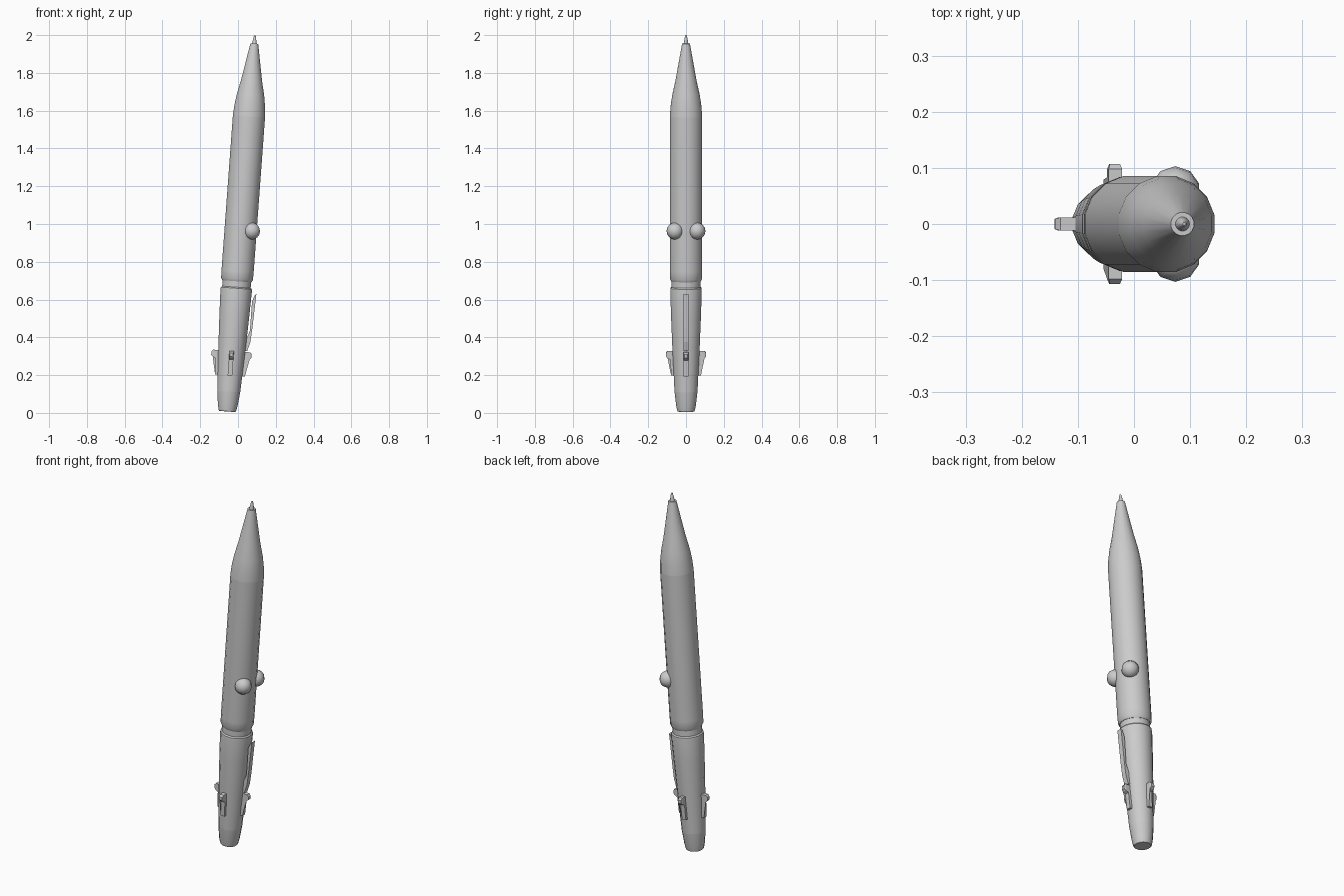
import bpy, bmesh, math
from mathutils import Matrix, Vector

cube = bpy.data.objects.get("Cube")
if cube:
    bpy.data.objects.remove(cube, do_unlink=True)

SIDES = 16
# The whole pen leans towards +x
LEAN = Matrix.Translation((-0.057, 0, 0.0035)) @ Matrix.Rotation(math.radians(4.2), 4, 'Y')

grey = bpy.data.materials.new("plain_grey")
grey.use_nodes = True
grey.diffuse_color = (0.6, 0.6, 0.6, 1)
grey.node_tree.nodes["Principled BSDF"].inputs["Base Color"].default_value = (0.6, 0.6, 0.6, 1)


def finish(name, bm, matrix=Matrix(), smooth=30):
    bmesh.ops.recalc_face_normals(bm, faces=bm.faces[:])
    bm.transform(LEAN @ matrix)
    mesh = bpy.data.meshes.new(name)
    bm.to_mesh(mesh)
    bm.free()
    mesh.materials.append(grey)
    obj = bpy.data.objects.new(name, mesh)
    bpy.context.collection.objects.link(obj)
    if smooth:
        bpy.ops.object.select_all(action='DESELECT')
        obj.select_set(True)
        bpy.context.view_layer.objects.active = obj
        bpy.ops.object.shade_smooth_by_angle(angle=math.radians(smooth))
    return obj


def lathe(name, profile):
    """Closed turned part from (radius, height) pairs."""
    bm = bmesh.new()
    rings = []
    for r, z in profile:
        angles = [(i + 0.5) * math.tau / SIDES for i in range(SIDES)]
        rings.append([bm.verts.new((r * math.cos(a), r * math.sin(a), z)) for a in angles])
    for low, high in zip(rings, rings[1:]):
        for i in range(SIDES):
            j = (i + 1) % SIDES
            bm.faces.new((low[i], low[j], high[j], high[i]))
    bm.faces.new(rings[0])
    bm.faces.new(rings[-1])
    return finish(name, bm)


def plate(name, outline, width, end_width, tip_radius, angle=0):
    """Radial plate from (radius, height) pairs, narrower beyond tip_radius."""
    bm = bmesh.new()
    sides = []
    for sign in (-1, 1):
        sides.append([bm.verts.new((r, sign * (end_width if r > tip_radius else width) / 2, z))
                      for r, z in outline])
    a, b = sides
    n = len(outline)
    bm.faces.new(a)
    bm.faces.new(b)
    for i in range(n):
        j = (i + 1) % n
        bm.faces.new((a[i], a[j], b[j], b[i]))
    bmesh.ops.triangulate(bm, faces=[f for f in bm.faces if len(f.verts) > 4])
    return finish(name, bm, Matrix.Rotation(angle, 4, 'Z'), 0)


# Turned body, bottom to top
lathe("end_cap", [(0.043, 0.004), (0.047, 0.008), (0.053, 0.035), (0.062, 0.11)])
lathe("lower_barrel", [(0.062, 0.11), (0.074, 0.35), (0.081, 0.52), (0.085, 0.645), (0.084, 0.658), (0.078, 0.664)])
lathe("neck_ring", [(0.077, 0.655), (0.077, 0.71)])
lathe("upper_barrel", [(0.079, 0.695), (0.086, 0.708), (0.087, 0.75), (0.087, 1.57)])
lathe("nose_cone", [(0.087, 1.57), (0.083, 1.625), (0.074, 1.685), (0.057, 1.76), (0.021, 1.957)])
lathe("writing_tip", [(0.013, 1.955), (0.010, 1.972), (0.005, 1.998), (0.003, 2.001)])

# Pair of round buttons on the +x side
for side, sign in (("left", 1), ("right", -1)):
    bm = bmesh.new()
    bmesh.ops.create_uvsphere(bm, u_segments=10, v_segments=8, radius=0.045)
    finish("button_" + side, bm, Matrix.Translation((0.06, sign * 0.058, 0.966)), 60)

# Four small stepped fins around the lower barrel
fin = [(0.055, 0.195), (0.079, 0.195), (0.083, 0.28), (0.098, 0.288), (0.107, 0.297),
       (0.107, 0.315), (0.098, 0.325), (0.06, 0.325)]
for i, side in enumerate(("left", "back", "right", "front")):
    plate("fin_" + side, fin, 0.024, 0.018, 0.1, i * math.pi / 2)

# Pocket clip on the +x side
clip = [(0.065, 0.33), (0.082, 0.33), (0.095, 0.38), (0.100, 0.45), (0.108, 0.635),
        (0.100, 0.628), (0.088, 0.595), (0.088, 0.44), (0.078, 0.41), (0.065, 0.40)]
plate("pocket_clip", clip, 0.028, 0.028, 1)
